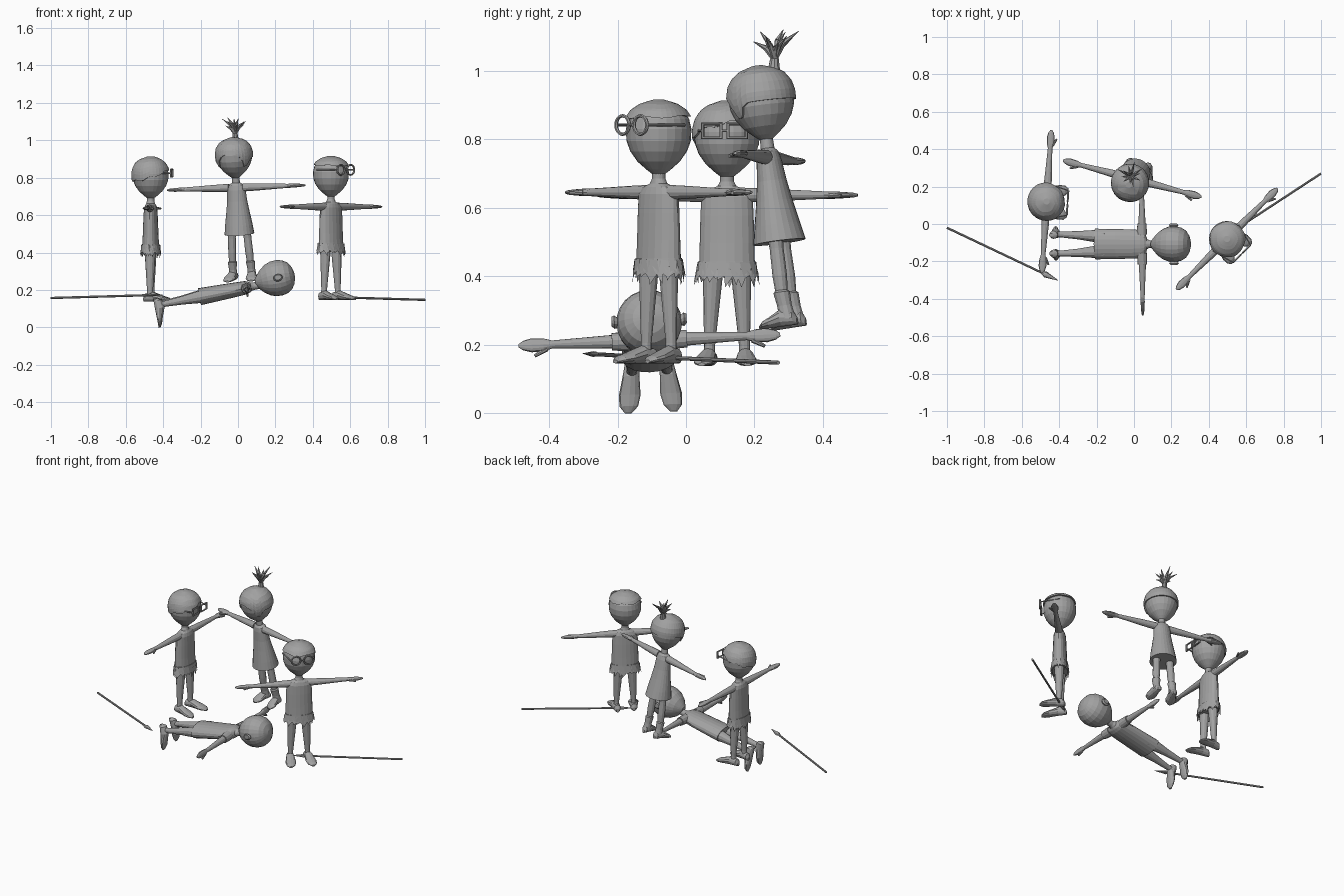
import bpy, bmesh, math, random
from mathutils import Matrix, Vector

if "Cube" in bpy.data.objects:
    bpy.data.objects.remove(bpy.data.objects["Cube"])
random.seed(4)

grey = bpy.data.materials.new("clay_grey")
grey.diffuse_color = (0.36, 0.36, 0.36, 1)
grey.use_nodes = True
grey.node_tree.nodes["Principled BSDF"].inputs["Base Color"].default_value = grey.diffuse_color
place = Matrix()                      # placement of the figure being built


def finish(name, bm, world=None):
    bmesh.ops.recalc_face_normals(bm, faces=bm.faces)
    bm.transform(place if world is None else world)
    me = bpy.data.meshes.new(name)
    bm.to_mesh(me)
    bm.free()
    me.materials.append(grey)
    ob = bpy.data.objects.new(name, me)
    bpy.context.collection.objects.link(ob)
    return ob


def skin(bm, loops, cap=True):
    vs = [[bm.verts.new(p) for p in lp] for lp in loops]
    n = len(vs[0])
    for a, b in zip(vs, vs[1:]):
        for i in range(n):
            bm.faces.new((a[i], a[(i + 1) % n], b[(i + 1) % n], b[i]))
    if cap:
        bm.faces.new(vs[0])
        bm.faces.new(vs[-1])


def loft(name, rings, axis='z', n=16):
    """rings: (position on axis, half size 1, half size 2, centre 1, centre 2)"""
    loops = []
    for t, r1, r2, *c in rings:
        c1, c2 = c or (0, 0)
        lp = []
        for i in range(n):
            a = math.tau * i / n
            u, v = c1 + r1 * math.cos(a), c2 + r2 * math.sin(a)
            lp.append({'x': (t, u, v), 'y': (u, t, v), 'z': (u, v, t)}[axis])
        loops.append(lp)
    bm = bmesh.new()
    skin(bm, loops)
    return finish(name, bm)


def rod(name, p, q, r1, r2, n=8, flat=1, world=None):
    p, q = Vector(p), Vector(q)
    bm = bmesh.new()
    bmesh.ops.create_cone(bm, cap_ends=True, segments=n, radius1=r1, radius2=r2, depth=(q - p).length)
    bm.transform(Matrix.Translation((p + q) / 2) @ (q - p).to_track_quat('Z', 'Y').to_matrix().to_4x4()
                 @ Matrix.Diagonal((1, flat, 1, 1)))
    return finish(name, bm, world)


HEAD = [(.553, .018), (.567, .036), (.59, .062), (.62, .083), (.65, .094), (.685, .096),
        (.715, .089), (.74, .073), (.757, .048), (.767, .015)]


def head_radius(z):
    for (z0, r0), (z1, r1) in zip(HEAD, HEAD[1:]):
        if z <= z1:
            return r0 + (r1 - r0) * max(0, (z - z0) / (z1 - z0))
    return HEAD[-1][1]


def head(name, dy=0):
    loft(name, [(z, r, r, 0, dy) for z, r in HEAD], n=24)


def hair(name, low, grow=1.07, lift=.01, n=36):
    """Cap that follows the head; low(angle) is the hairline, 0 = face side."""
    loops = []
    for k in range(-1, 9):
        lp = []
        for i in range(n):
            a = math.tau * i / n
            lo = low(a)
            z = lo + (.767 - lo) * max(k, 0) / 8
            r = head_radius(z) * (.95 if k < 0 else grow)
            lp.append((r * math.sin(a), -r * math.cos(a), z + lift * max(k, 0) / 8))
        loops.append(lp)
    bm = bmesh.new()
    skin(bm, loops)
    finish(name, bm)


def limbs(who, toe=1.0, leg=.03):
    for s, side in ((1, "left"), (-1, "right")):
        loft(f"{who}_{side}_arm", [(s * x, a, b, 0, .5) for x, a, b in (
            (.04, .022, .022), (.12, .02, .019), (.2, .016, .015), (.285, .012, .011),
            (.31, .019, .011), (.345, .021, .009), (.37, .014, .007), (.383, .005, .004))], 'x', 12)
        rod(f"{who}_{side}_thumb", (s * .3, -.012, .5), (s * .337, -.032, .498), .008, .005)
        loft(f"{who}_{side}_leg", [(z, r, r, s * x, 0) for z, r, x in (
            (.02, .017, .052), (.06, .016, .051), (.15, .022, .047), (.23, leg - .003, .043),
            (.3, leg + .002, .041))], n=12)
        loft(f"{who}_{side}_foot", [(y if y > 0 else y * toe, w, h, s * (.053 - y * .12), h) for y, w, h in (
            (.036, .01, .012), (.026, .021, .022), (-.015, .025, .026), (-.065, .032, .016),
            (-.095, .027, .011), (-.113, .01, .005))], 'y', 12)


def torso(who, bottom=.28):
    loft(f"{who}_torso", [(bottom, .082, .046), (.36, .08, .042), (.44, .078, .039), (.495, .075, .036),
                          (.515, .06, .03), (.526, .028, .023), (.54, .02, .02), (.58, .02, .02)], n=20)


def leaf_shorts(who):
    loft(f"{who}_shorts", [(.262, .082, .046), (.285, .085, .049), (.308, .084, .047)], n=20)
    bm = bmesh.new()
    for layer in range(2):
        for i in range(15):
            a = math.tau * (i + layer / 2) / 15
            w = random.uniform(.2, .32)
            out = random.uniform(1.03, 1.14)
            tip = random.uniform(.228, .255)
            pts = [(a - w, 1.0, .305 - .02 * layer), (a + w, 1.0, .3 - .02 * layer),
                   (a + w * .7, 1.06, .268), (a + random.uniform(-.2, .2), out, tip), (a - w * .7, 1.06, .272)]
            bm.faces.new([bm.verts.new((.087 * f * math.cos(t), .051 * f * math.sin(t), z)) for t, f, z in pts])
    finish(f"{who}_shorts_leaves", bm)


def glasses(who, segments, sx, sz, z, turn):
    for s in (1, -1):
        bm = bmesh.new()
        loops = []
        for i in range(segments + 1):
            a = math.tau * i / segments + turn
            loops.append([((.027 + .005 * math.cos(b)) * math.cos(a) * sx + s * .037, -.112 + .006 * math.sin(b),
                           z + (.027 + .005 * math.cos(b)) * math.sin(a) * sz)
                          for b in (math.tau * j / 6 for j in range(6))])
        skin(bm, loops, cap=False)
        bmesh.ops.remove_doubles(bm, verts=bm.verts, dist=1e-5)
        finish(f"{who}_glasses_rim", bm)
        rod(f"{who}_glasses_temple", (s * .066, -.112, z), (s * .098, .01, z), .004, .004, 6)
    rod(f"{who}_glasses_bridge", (-.012, -.112, z), (.012, -.112, z), .004, .004, 6)


def set_place(origin, yaw, lean=0, roll=0, twist=0):
    global place
    R = lambda d, ax: Matrix.Rotation(math.radians(d), 4, ax)
    place = Matrix.Translation(origin) @ R(yaw, 'Z') @ R(lean, 'X') @ R(roll, 'Y') @ R(twist, 'Z')


# Boy on the left: square glasses and swept hair
set_place((-.467, .12, .137), 86.3)
torso("left_boy"); limbs("left_boy"); leaf_shorts("left_boy"); head("left_boy_head")
hair("left_boy_hair", lambda a: .68 + .03 * math.cos(a) + .018 * math.sin(a) + .006 * math.sin(7 * a), 1.08)
glasses("left_boy", 4, 1.4, 1.05, .688, math.pi / 4)

# Boy on the right: round glasses and short cap of hair
set_place((.497, -.08, .145), 45)
torso("right_boy"); limbs("right_boy"); leaf_shorts("right_boy"); head("right_boy_head")
hair("right_boy_hair", lambda a: .722 - .004 * math.cos(a) + .003 * math.sin(5 * a), 1.13, .004)
glasses("right_boy", 20, 1.0, 1.0, .697, 0)

# Boy lying face down: shirt sleeves and ears
set_place((-.447, -.107, .117), 90, 79, 0, 2.5)
torso("lying_boy", .245); limbs("lying_boy", 1.05, .034); head("lying_boy_head", .018)
for s in (1, -1):
    loft("lying_boy_sleeve", [(s * .05, .03, .028, 0, .498), (s * .11, .026, .025, 0, .5)], 'x', 12)
    loft("lying_boy_ear", [(s * .085, .012, .016, .02, .677), (s * .102, .02, .026, .024, .677),
                           (s * .11, .014, .019, .026, .677)], 'x', 12)

# Girl leaning forward: dress, ankle boots, fringe and spiky tuft
set_place((.025, .305, .252), -14.5, 8, -2)
limbs("girl", .66, .024); head("girl_head")
loft("girl_dress", [(.25, .08, .077), (.3, .074, .067), (.37, .063, .053), (.43, .054, .043), (.49, .05, .036),
                    (.515, .042, .03), (.527, .022, .02), (.58, .018, .018)], n=24)
for s in (1, -1):
    loft("girl_boot", [(.02, .024, .025, s * .052, .008), (.06, .021, .022, s * .051, .004),
                       (.1, .025, .025, s * .05, 0), (.106, .018, .018, s * .05, 0)], n=12)


def girl_hairline(a):
    front = math.cos(a)
    line = .662 + .035 * max(0, front) ** 6
    return line - .05 * math.exp(-((abs(math.remainder(a, math.tau)) - .95) / .22) ** 2)


hair("girl_hair", girl_hairline, 1.07, .004)
rod("girl_hair_tie", (0, .045, .73), (0, .055, .785), .022, .013, 10)
for i in range(13):
    a = math.tau * i / 13 + random.uniform(-.2, .2)
    out, up = random.uniform(.02, .085), random.uniform(.045, .095)
    base = Vector((0, .055, .778))
    mid = base + Vector((out * .4 * math.cos(a), out * .4 * math.sin(a), up * .65))
    tip = base + Vector((out * math.cos(a), out * math.sin(a), up))
    rod("girl_hair_spike", base, mid, .006, .008, 6)
    rod("girl_hair_spike_tip", mid, tip, .008, .001, 6)

# Two spears: shaft and flat pointed head
for tail, tip in (((-1, -.02, .157), (-.405, -.302, .174)), ((1, .27, .147), (.45, -.09, .163))):
    tail, tip = Vector(tail), Vector(tip)
    d = (tip - tail).normalized()
    neck, wide = tip - d * .1, tip - d * .075
    rod("spear_shaft", tail, neck + d * .02, .006, .006, 8, 1, Matrix())
    rod("spear_head_base", neck, wide, .006, .017, 8, .5, Matrix())
    rod("spear_head_point", wide, tip, .017, .001, 8, .5, Matrix())
